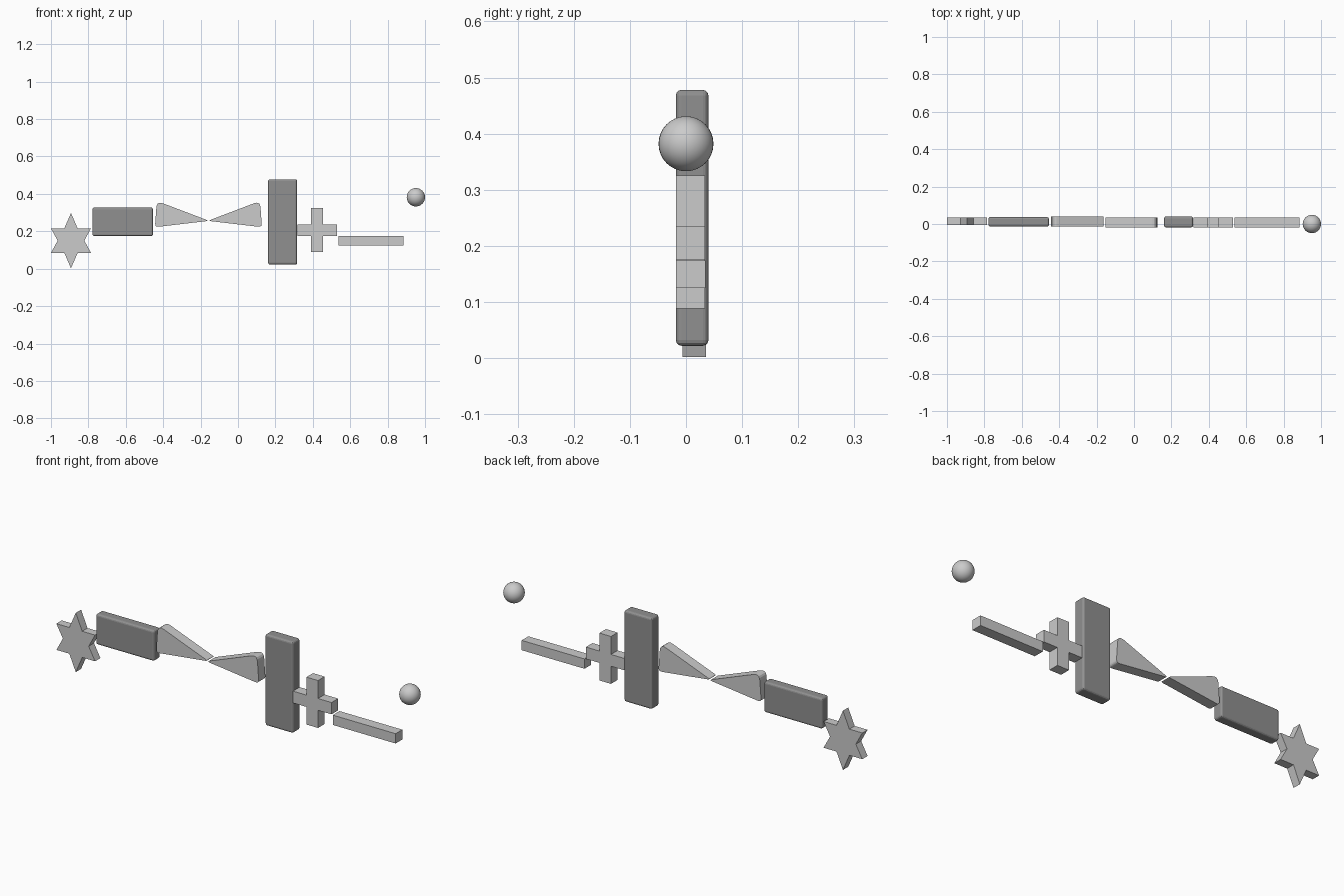
import bpy, bmesh
from math import cos, sin, pi
from mathutils import Vector

if "Cube" in bpy.data.objects:
    bpy.data.objects.remove(bpy.data.objects["Cube"])

dark = bpy.data.materials.new("dark_grey")
dark.diffuse_color = (0.28, 0.28, 0.28, 1)
dark.use_nodes = True
dark.node_tree.nodes["Principled BSDF"].inputs["Base Color"].default_value = dark.diffuse_color


def plate(name, outline, y0, y1):
    """Extrude an (x, z) outline from y0 to y1."""
    bm = bmesh.new()
    face = bm.faces.new([bm.verts.new((x, y0, z)) for x, z in outline])
    ext = bmesh.ops.extrude_face_region(bm, geom=[face])
    moved = [v for v in ext["geom"] if isinstance(v, bmesh.types.BMVert)]
    bmesh.ops.translate(bm, verts=moved, vec=(0, y1 - y0, 0))
    bmesh.ops.recalc_face_normals(bm, faces=bm.faces)
    mesh = bpy.data.meshes.new(name)
    bm.to_mesh(mesh)
    bm.free()
    obj = bpy.data.objects.new(name, mesh)
    bpy.context.collection.objects.link(obj)
    return obj


def rect(x0, x1, z0, z1):
    return [(x0, z0), (x1, z0), (x1, z1), (x0, z1)]


def rounded(corners, steps=5):
    """Round each (x, z, cut length) corner with a quadratic curve."""
    pts = []
    for i, (x, z, cut) in enumerate(corners):
        c = Vector((x, z))
        a = c + (Vector(corners[i - 1][:2]) - c).normalized() * cut
        b = c + (Vector(corners[(i + 1) % len(corners)][:2]) - c).normalized() * cut
        for k in range(steps + 1):
            t = k / steps
            pts.append(tuple(a * (1 - t) ** 2 + c * 2 * t * (1 - t) + b * t * t))
    return pts


def block(name, x0, x1, z0, z1, y0, y1):
    """Dark box with softened edges."""
    obj = plate(name, rect(x0, x1, z0, z1), y0, y1)
    bev = obj.modifiers.new("bevel", 'BEVEL')
    bev.width = 0.01
    bev.segments = 3
    obj.data.materials.append(dark)
    return obj


# Six-pointed star at the left end
star = []
for k in range(12):
    r = 1 if k % 2 == 0 else 1 / 3 ** 0.5
    a = pi / 2 + k * pi / 6
    x, z = r * cos(a) * 0.1235, r * sin(a)
    star.append((-0.893 + x, 0.15 + z * (0.148 if abs(z) > 0.9 else 0.131)))
plate("star", star, -0.006, 0.036)

# Two dark rounded blocks
block("wide_block", -0.778, -0.455, 0.174, 0.327, -0.014, 0.037)
block("tall_block", 0.161, 0.316, 0.022, 0.478, -0.018, 0.04)

# Pair of wedges meeting tip to tip, mirrored about x = -0.158
wedge = [(-0.434, 0.362, 0.035), (-0.444, 0.222, 0.02), (-0.155, 0.256, 0.018)]
plate("left_wedge", rounded(wedge), -0.013, 0.04)
mirrored = [(-0.316 - x, z, r) for x, z, r in wedge]
plate("right_wedge", rounded(mirrored), -0.018, 0.035)

# Plus sign: twelve-sided outline
x0, x1, x2, x3 = 0.317, 0.391, 0.455, 0.53
z0, z1, z2, z3 = 0.088, 0.176, 0.235, 0.325
plate("plus", [(x1, z0), (x2, z0), (x2, z1), (x3, z1), (x3, z2), (x2, z2),
               (x2, z3), (x1, z3), (x1, z2), (x0, z2), (x0, z1), (x1, z1)],
      -0.018, 0.034)

# Thin bar
plate("bar", rect(0.537, 0.884, 0.125, 0.174), -0.018, 0.035)

# Ball floating at the right end
bpy.ops.mesh.primitive_uv_sphere_add(segments=32, ring_count=16, radius=0.049,
                                     location=(0.951, 0, 0.382))
ball = bpy.context.object
ball.name = "ball"
bpy.ops.object.shade_smooth_by_angle()
